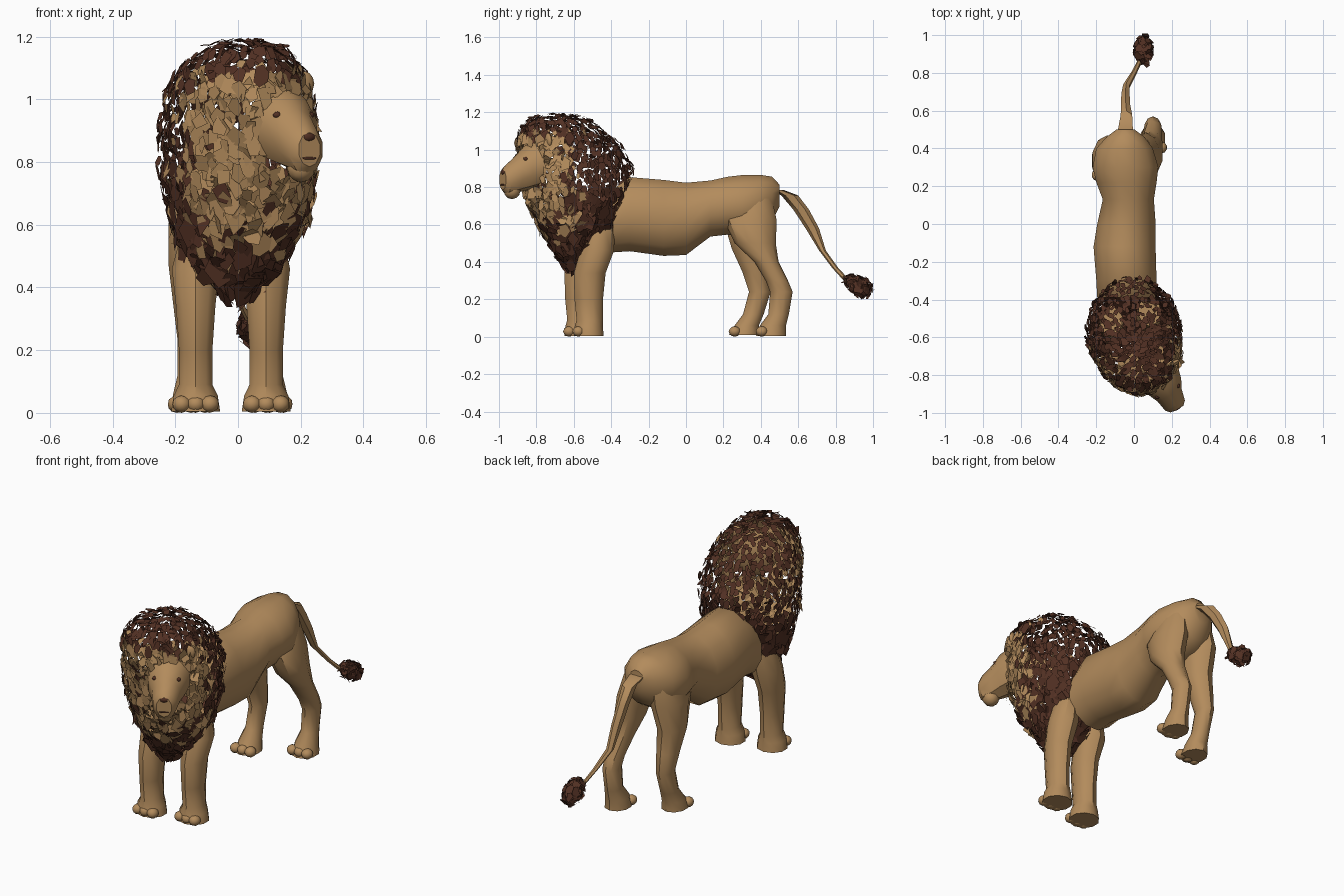
import bpy, bmesh, math, random
from mathutils import Vector, Matrix

random.seed(4)
cube = bpy.data.objects.get("Cube")
if cube:
    bpy.data.objects.remove(cube)


def material(name, rgb):
    m = bpy.data.materials.new(name)
    m.use_nodes = True
    m.diffuse_color = (*rgb, 1)
    m.node_tree.nodes["Principled BSDF"].inputs["Base Color"].default_value = (*rgb, 1)
    return m


TAN = material("tan fur", (0.45, 0.26, 0.108))
DARK = material("dark brown hair", (0.085, 0.03, 0.017))


def finish(name, bm, mats, smooth=True):
    me = bpy.data.meshes.new(name)
    bm.to_mesh(me)
    bm.free()
    ob = bpy.data.objects.new(name, me)
    bpy.context.collection.objects.link(ob)
    for m in mats:
        me.materials.append(m)
    if smooth:
        bpy.ops.object.select_all(action='DESELECT')
        ob.select_set(True)
        bpy.context.view_layer.objects.active = ob
        bpy.ops.object.shade_smooth_by_angle(angle=math.radians(38))
    return ob


def loft(name, rows, axis, sides=10):
    """Skin rings of (x, y, z, half width, half depth) stacked along an axis."""
    bm = bmesh.new()
    rings = []
    for x, y, z, a, b in rows:
        ring = []
        for i in range(sides):
            t = math.tau * (i + 0.5) / sides
            u, v = a * math.cos(t), b * math.sin(t)
            ring.append(bm.verts.new((x + u, y, z + v) if axis == 'y' else (x + u, y + v, z)))
        rings.append(ring)
    for r, q in zip(rings, rings[1:]):
        for i in range(sides):
            j = (i + 1) % sides
            bm.faces.new((r[i], r[j], q[j], q[i]))
    bm.faces.new(rings[0])
    bm.faces.new(rings[-1])
    bmesh.ops.recalc_face_normals(bm, faces=bm.faces[:])
    return finish(name, bm, [TAN])


def blob(name, loc, scale, mat, frame=Matrix()):
    bm = bmesh.new()
    m = frame @ Matrix.Translation(loc) @ Matrix.Diagonal((*scale, 1))
    bmesh.ops.create_icosphere(bm, subdivisions=2, radius=1, matrix=m)
    return finish(name, bm, [mat])


# Torso, ending under the mane
loft("torso", [
    (-.04, -.39, .62, .16, .175), (-.04, -.30, .655, .165, .205), (-.05, -.12, .635, .17, .21),
    (-.04, 0, .63, .16, .20), (-.03, .13, .685, .14, .155), (-.04, .22, .70, .165, .16),
    (-.045, .30, .70, .18, .17), (-.05, .40, .72, .155, .15), (-.045, .46, .735, .105, .125),
    (-.045, .50, .755, .05, .06)], 'y', 12)

# Front legs share one shape; the right one stands slightly ahead
for side, dx, dy in (("left", .09, 0), ("right", -.135, -.05)):
    loft("front_leg_" + side, [
        (dx * .9, dy - .46, .58, .06, .08), (dx, dy - .475, .46, .08, .09),
        (dx, dy - .515, .34, .066, .085), (dx, dy - .52, .20, .056, .076),
        (dx, dy - .515, .09, .056, .07), (dx, dy - .52, .055, .074, .075),
        (dx, dy - .52, 0.005, .082, .08)], 'z')

# Hind legs: left stretched back, right stepping forward
loft("hind_leg_left", [
    (.04, .36, .74, .06, .10), (.06, .345, .62, .08, .14), (.08, .37, .50, .075, .11),
    (.09, .43, .40, .062, .065), (.10, .485, .30, .05, .06), (.10, .51, .24, .046, .06),
    (.10, .495, .12, .045, .055), (.10, .465, .06, .06, .07), (.10, .455, 0.005, .068, .08)], 'z')
loft("hind_leg_right", [
    (-.12, .36, .74, .06, .10), (-.14, .335, .62, .085, .135), (-.15, .335, .47, .075, .09),
    (-.15, .37, .35, .06, .07), (-.15, .395, .24, .046, .058),
    (-.15, .36, .12, .045, .055), (-.15, .325, .06, .06, .065), (-.15, .31, 0.01, .068, .08)], 'z')

# Toes on every paw, sunk into the foot
for name, px, py in (("front_left", .09, -.575), ("front_right", -.135, -.625),
                     ("hind_left", .10, .405), ("hind_right", -.15, .26)):
    for k in (-1, 0, 1):
        blob(f"toe_{name}_{k + 2}", (px + k * .045, py, .028), (.03, .032, .028), TAN)

# Tail
loft("tail", [
    (-.045, .49, .785, .045, .03), (-.04, .555, .755, .035, .045), (-.045, .615, .68, .028, .042),
    (-.045, .675, .58, .025, .036), (-.04, .73, .46, .02, .018), (0, .80, .365, .014, .016),
    (.035, .87, .29, .01, .018)], 'z', 6)

# Head, modelled facing forward and then turned to its left
HEAD = Matrix.Translation((.10, -.74, .93)) @ Matrix.Rotation(math.radians(28), 4, 'Z')
head = loft("head", [
    (0, -.05, -.02, .07, .07), (0, -.08, -.01, .115, .125),
    (0, -.14, -.03, .10, .12), (0, -.19, -.06, .075, .10),
    (0, -.25, -.09, .062, .08), (0, -.272, -.09, .04, .055)], 'y')
head.data.transform(HEAD)
blob("nose", (0, -.264, -.05), (.026, .014, .016), DARK, HEAD)
blob("chin", (0, -.215, -.15), (.045, .045, .045), TAN, HEAD)
blob("mouth", (0, -.268, -.118), (.032, .008, .005), DARK, HEAD)
for s, side in ((1, "left"), (-1, "right")):
    blob("eye_" + side, (s * .058, -.165, .02), (.016, .012, .011), DARK, HEAD)
    blob("ear_" + side, (s * .10, -.05, .12), (.035, .015, .04), TAN, HEAD)


def tufts(name, profile, cell, turn, size, paint, skip):
    """Scatter flat outward-facing locks over a shell of (z, front, back, half width, x)."""
    bm = bmesh.new()
    for low, high in zip(profile, profile[1:]):
        span = [b - a for a, b in zip(low, high)]
        length = math.hypot(span[0], max(abs(v) for v in span[1:4]))
        steps = max(1, round(length / cell))

        def point(u, t):
            z, f, b, w, x = (a + d * u for a, d in zip(low, span))
            x += w * math.cos(t) + turn * w * max(0, -math.sin(t))
            return Vector((x, (f + b) / 2 + (b - f) / 2 * math.sin(t), z))

        for row in range(steps):
            mid = [a + d * (row + .5) / steps for a, d in zip(low, span)]
            count = max(3, round(math.pi * (mid[3] + (mid[2] - mid[1]) / 2) / cell))
            for k in range(count):
                u = (row + random.uniform(.1, .9)) / steps
                t = math.tau * (k + random.uniform(.1, .9)) / count
                p = point(u, t)
                if skip(p):
                    continue
                across = (point(u, t + .02) - p).normalized()
                up = (point(u + .02, t) - p).normalized()
                n = across.cross(up).normalized()
                n = (n + Vector([random.gauss(0, .22) for _ in range(3)])).normalized()
                a = n.cross(across).normalized()
                b = a.cross(n)
                r = size(p) * cell * random.uniform(.55, .95)
                p = p + n * random.uniform(-.012, .012)
                sides = random.choice((4, 5, 5, 6))
                spin = random.uniform(0, math.tau)
                vs = []
                for i in range(sides):
                    g = spin + math.tau * (i + random.uniform(-.25, .25)) / sides
                    q = r * random.uniform(.75, 1.2)
                    vs.append(bm.verts.new(p + b * math.cos(g) * q + a * math.sin(g) * q * 1.35))
                face = bm.faces.new(vs)
                face.normal_update()
                if face.normal.dot(n) < 0:
                    face.normal_flip()
                face.material_index = paint(p)
    return finish(name, bm, [DARK, TAN], smooth=False)


def forward(p):
    return p.x * .35 - (p.y + .6) * .94


def mane_paint(p):
    face_side = forward(p) > .08 + random.gauss(0, .06)
    return int(face_side and .54 + random.gauss(0, .05) < p.z < 1.08 + random.gauss(0, .03))


def mane_size(p):
    """Thick on the chest, fuller around the face, sparse over the crown and nape."""
    if p.z < .68:
        return 1.35
    if forward(p) > .1:
        return 1.05 if p.z < 1.08 else .85
    return 1.05 if p.z < .78 else .74


def on_face(p):
    q = HEAD.inverted() @ p
    return q.y < 0 and abs(q.x) < .08 and -.15 < q.z < .09


# Mane and tail tuft
tufts("mane", [
    (.36, -.63, -.57, .03, -.01), (.45, -.70, -.47, .13, -.01), (.60, -.79, -.37, .21, 0),
    (.75, -.86, -.31, .245, 0), (.90, -.89, -.285, .25, 0), (1.02, -.90, -.35, .23, 0),
    (1.10, -.89, -.45, .19, .01), (1.16, -.84, -.53, .13, .02), (1.185, -.72, -.62, .04, .03)],
    .031, .15, mane_size, mane_paint, on_face)
tufts("tail_tuft", [
    (.22, .93, .97, .015, .05), (.245, .89, .985, .04, .05), (.275, .86, .985, .045, .05),
    (.305, .85, .96, .038, .05), (.322, .87, .91, .012, .045)],
    .022, 0, lambda p: 1.2, lambda p: 0, lambda p: False)
